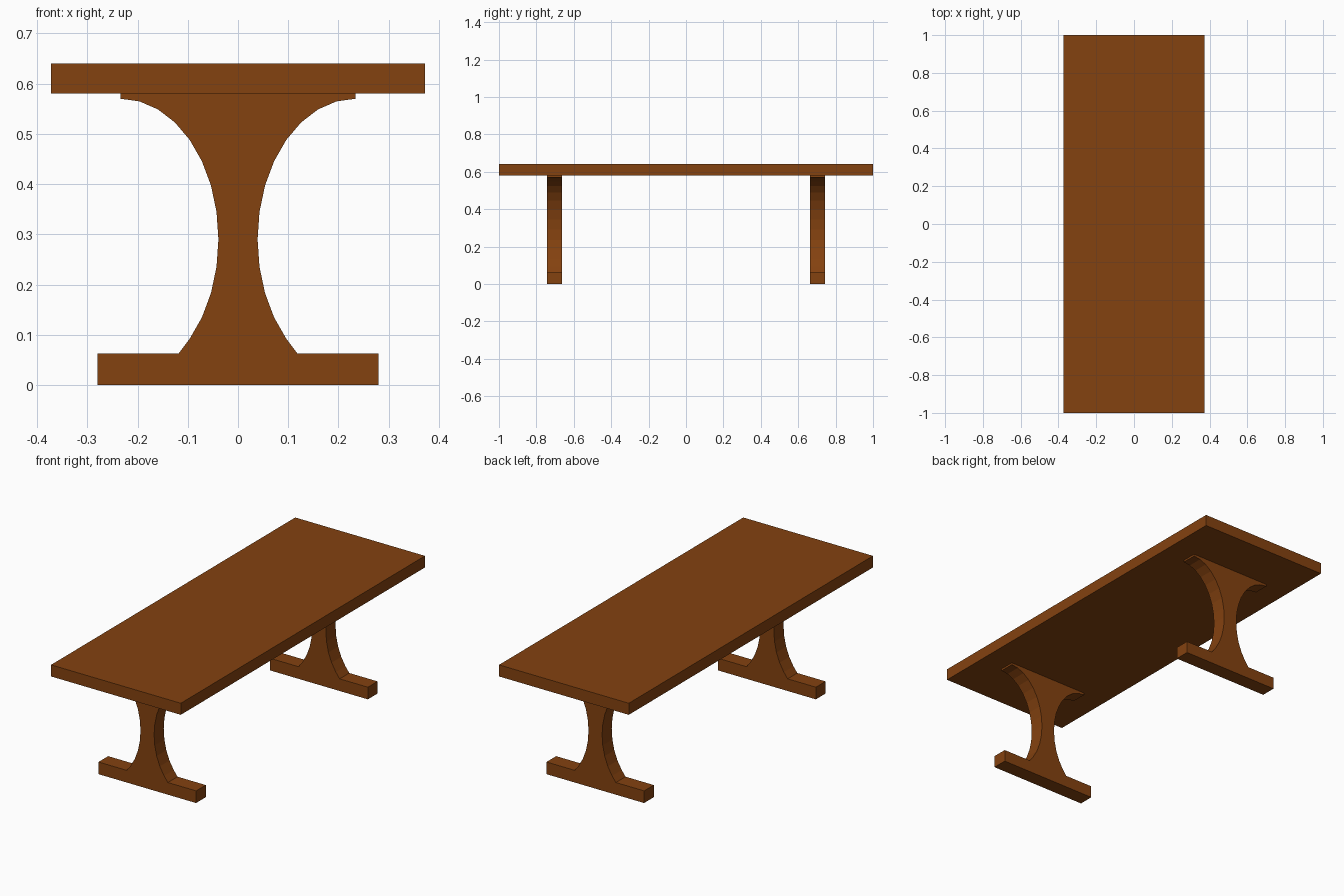
import bpy
import bmesh
from math import sin, cos, pi

cube = bpy.data.objects.get("Cube")
if cube:
    bpy.data.objects.remove(cube, do_unlink=True)

# Single brown wood colour
WOOD = (0.23, 0.054, 0.005, 1.0)
wood = bpy.data.materials.new("brown wood")
wood.use_nodes = True
wood.diffuse_color = WOOD
bsdf = next(n for n in wood.node_tree.nodes if n.type == 'BSDF_PRINCIPLED')
bsdf.inputs["Base Color"].default_value = WOOD

TOP_HEIGHT, TOP_UNDERSIDE = 0.64, 0.58
FOOT_HEIGHT = 0.063
LEG_FRONT, LEG_BACK = 0.664, 0.743


def extrude_profile(name, profile, y0, y1):
    """Extrude a closed x-z outline from y0 to y1."""
    bm = bmesh.new()
    face = bm.faces.new([bm.verts.new((x, y0, z)) for x, z in profile])
    result = bmesh.ops.extrude_face_region(bm, geom=[face])
    verts = [g for g in result["geom"] if isinstance(g, bmesh.types.BMVert)]
    bmesh.ops.translate(bm, verts=verts, vec=(0, y1 - y0, 0))
    bmesh.ops.recalc_face_normals(bm, faces=bm.faces)
    mesh = bpy.data.meshes.new(name)
    bm.to_mesh(mesh)
    bm.free()
    mesh.materials.append(wood)
    obj = bpy.data.objects.new(name, mesh)
    bpy.context.collection.objects.link(obj)
    return obj


def rectangle(half_width, z0, z1):
    return [(-half_width, z0), (half_width, z0), (half_width, z1), (-half_width, z1)]


def pedestal_profile():
    """Waisted column whose sides are faceted elliptical cutouts."""
    cx, cz, rx, rz = 0.234, 0.29, 0.195, 0.28
    side = [(0.118, FOOT_HEIGHT)]
    for k in range(-4, 9):
        a = k * pi / 16
        side.append((cx - rx * cos(a), cz + rz * sin(a)))
    side.append((cx, TOP_UNDERSIDE))
    return side + [(-x, z) for x, z in reversed(side)]


# Table top
extrude_profile("table_top", rectangle(0.372, TOP_UNDERSIDE, TOP_HEIGHT), -1, 1)

# Pedestal and foot at each end
for end, sign in (("front", -1), ("back", 1)):
    y0, y1 = sorted((sign * LEG_FRONT, sign * LEG_BACK))
    extrude_profile(end + "_pedestal", pedestal_profile(), y0, y1)
    extrude_profile(end + "_foot", rectangle(0.28, 0, FOOT_HEIGHT), y0, y1)
